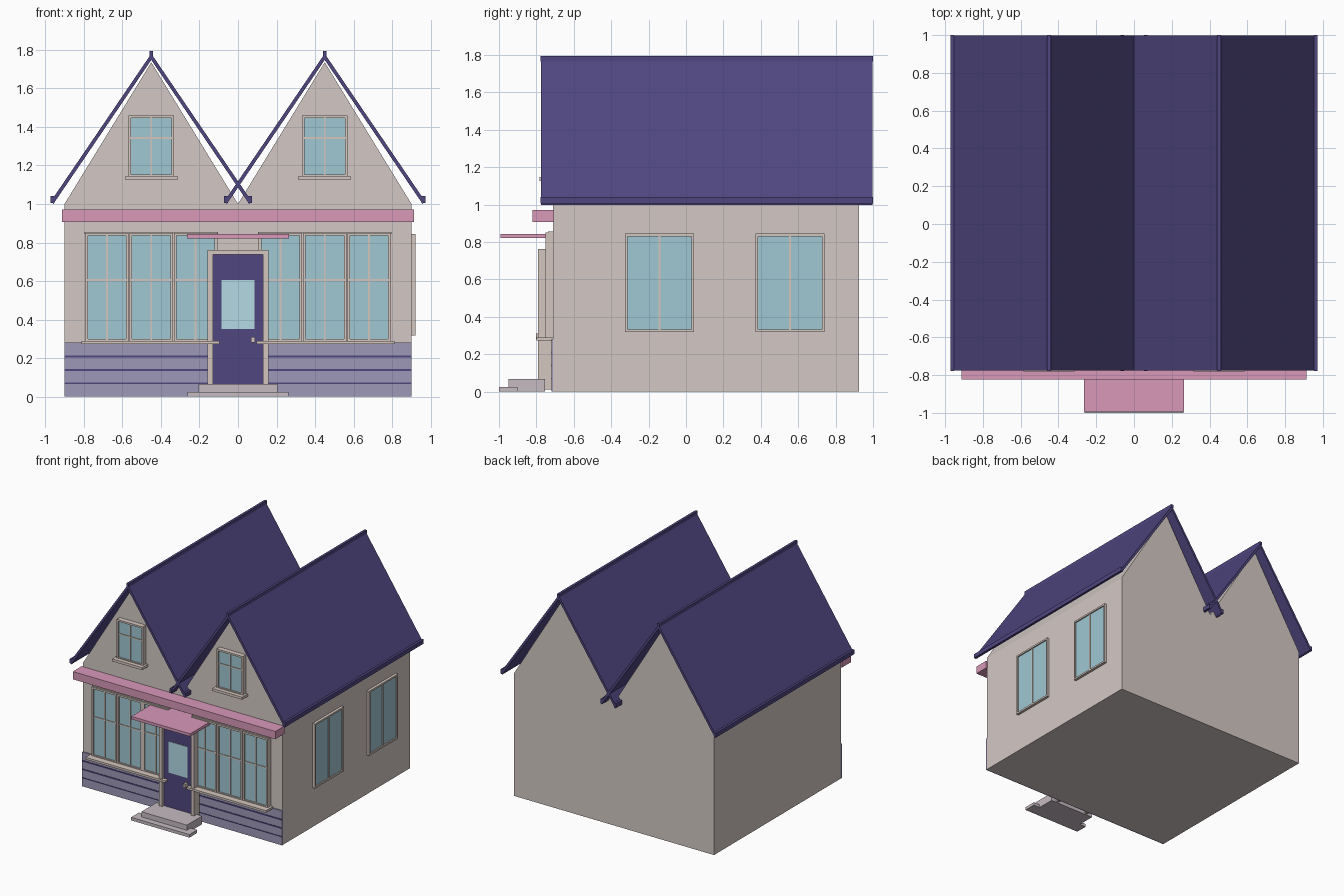
import bpy, bmesh
from mathutils import Matrix, Vector

if "Cube" in bpy.data.objects:
    bpy.data.objects.remove(bpy.data.objects["Cube"])


def material(name, r, g, b):
    def lin(c):
        c /= 255
        return c / 12.92 if c <= 0.04045 else ((c + 0.055) / 1.055) ** 2.4
    m = bpy.data.materials.new(name)
    m.diffuse_color = (lin(r), lin(g), lin(b), 1)
    m.use_nodes = True
    m.node_tree.nodes["Principled BSDF"].inputs["Base Color"].default_value = m.diffuse_color
    return m


WALL = material("wall_beige", 212, 201, 197)
FRAME = material("frame_beige", 213, 199, 191)
PURPLE = material("dark_purple", 80, 70, 128)
LILAC = material("lilac_grey", 158, 153, 184)
PINK = material("pink", 216, 152, 185)
GLASS = material("blue_glass", 160, 200, 211)
DOOR_GLASS = material("pale_blue_glass", 180, 218, 228)
STONE = material("step_stone", 198, 187, 194)


def finish(name, bm, mat):
    bmesh.ops.recalc_face_normals(bm, faces=bm.faces)
    me = bpy.data.meshes.new(name)
    bm.to_mesh(me)
    bm.free()
    me.materials.append(mat)
    ob = bpy.data.objects.new(name, me)
    bpy.context.collection.objects.link(ob)
    return ob


def boxes(name, specs, mat, side=False):
    """Each spec is x0, x1, y0, y1, z0, z1; side turns the front to +x."""
    bm = bmesh.new()
    for x0, x1, y0, y1, z0, z1 in specs:
        c = Vector((x0 + x1, y0 + y1, z0 + z1)) / 2
        m = Matrix.Translation(c) @ Matrix.Diagonal((abs(x1 - x0), abs(y1 - y0), abs(z1 - z0), 1))
        bmesh.ops.create_cube(bm, size=1, matrix=m)
    if side:
        bm.transform(Matrix(((0, -1, 0, 0), (1, 0, 0, 0), (0, 0, 1, 0), (0, 0, 0, 1))))
    return finish(name, bm, mat)


def extrude_profile(name, pts, y0, y1, mat):
    bm = bmesh.new()
    f = bm.faces.new([bm.verts.new((x, y0, z)) for x, z in pts])
    ext = bmesh.ops.extrude_face_region(bm, geom=[f])["geom"]
    bmesh.ops.translate(bm, vec=(0, y1 - y0, 0),
                        verts=[v for v in ext if isinstance(v, bmesh.types.BMVert)])
    return finish(name, bm, mat)


def window(name, x0, x1, z0, z1, front, back, transom=None, side=False, b=0.014):
    """Frame bars round two columns of panes, with a glass plate behind."""
    mid, h = (x0 + x1) / 2, 0.005
    bars = [(x0, x0 + b, front, back, z0, z1), (x1 - b, x1, front, back, z0, z1),
            (x0 + b, x1 - b, front, back, z0, z0 + b), (x0 + b, x1 - b, front, back, z1 - b, z1),
            (mid - h, mid + h, front + 0.004, back, z0 + b, z1 - b)]
    if transom:
        bars.append((x0 + b, x1 - b, front + 0.005, back, transom - h, transom + h))
    boxes(name + "_frame", bars, FRAME, side)
    boxes(name + "_glass", [(x0 + b, x1 - b, front + 0.01, front + 0.016, z0 + b, z1 - b)], GLASS, side)


# House walls with the twin gables
extrude_profile("walls", [(-0.9, 0), (0.9, 0), (0.9, 1.0), (0.45, 1.735), (0, 1.0),
                          (-0.45, 1.735), (-0.9, 1.0)], -0.71, 0.925, WALL)

# Two roofs, each with a ridge cap and eave strips
for s, tag in ((-1, "left"), (1, "right")):
    c = 0.45 * s
    extrude_profile("roof_" + tag,
                    [(c - 0.51, 1.03), (c, 1.78), (c + 0.51, 1.03),
                     (c + 0.51, 0.997), (c, 1.747), (c - 0.51, 0.997)], -0.775, 0.998, PURPLE)
    boxes("roof_trim_" + tag,
          [(c - 0.01, c + 0.01, -0.778, 1.0, 1.765, 1.793)] +
          [(c + e - 0.01, c + e + 0.01, -0.778, 1.0, 1.005, 1.04) for e in (-0.512, 0.512)], PURPLE)

# Lower front cladding with stripes
boxes("cladding", [(-0.9, 0.9, -0.719, -0.705, 0, 0.28)], LILAC)
boxes("cladding_stripes", [(-0.9, 0.9, -0.723, -0.712, z - t, z + t)
                           for z, t in ((0.208, 0.005), (0.139, 0.005), (0.07, 0.003))], PURPLE)

# Front windows, three per side, with sills, and one window in each gable
for s, tag in ((-1, "left"), (1, "right")):
    for i in range(3):
        c = s * (0.22 + 0.23 * i)
        window(f"shop_window_{tag}_{i + 1}", c - 0.113, c + 0.113, 0.285, 0.85, -0.75, -0.705, 0.606)
    boxes("window_bank_" + tag,
          [(s * 0.104, s * 0.796, -0.738, -0.705, 0.845, 0.855)] +
          [(s * x - 0.004, s * x + 0.004, -0.738, -0.705, 0.285, 0.855) for x in (0.335, 0.565)], FRAME)
    boxes("shop_sill_" + tag, [(s * 0.095, s * 0.812, -0.8, -0.705, 0.273, 0.29)], FRAME)
    c = 0.45 * s
    window("gable_window_" + tag, c - 0.118, c + 0.118, 1.14, 1.46, -0.75, -0.705, 1.343)
    boxes("gable_sill_" + tag, [(c - 0.135, c + 0.135, -0.782, -0.705, 1.125, 1.146)], FRAME)

# Two windows on the right side
for i, y in enumerate((-0.141, 0.556)):
    window(f"side_window_{i + 1}", y - 0.185, y + 0.185, 0.318, 0.844, -0.922, -0.895, None, True)

# Front door with surround, pane and handle
boxes("door_surround", [(-0.157, -0.13, -0.79, -0.71, 0.01, 0.762),
                        (0.13, 0.157, -0.79, -0.71, 0.01, 0.762),
                        (-0.13, 0.13, -0.79, -0.71, 0.738, 0.762)], FRAME)
boxes("door", [(-0.13, 0.13, -0.768, -0.71, 0.03, 0.738)], PURPLE)
boxes("door_pane", [(-0.085, 0.085, -0.773, -0.766, 0.35, 0.605)], DOOR_GLASS)
boxes("door_handle", [(0.067, 0.087, -0.803, -0.766, 0.28, 0.31)], FRAME)

# Pink fascia and door canopy
boxes("fascia", [(-0.912, 0.912, -0.822, -0.705, 0.907, 0.97)], PINK)
boxes("door_canopy", [(-0.265, 0.265, -0.993, -0.705, 0.82, 0.843)], PINK)

# Doorsteps
boxes("upper_step", [(-0.205, 0.205, -0.95, -0.755, 0, 0.067)], STONE)
boxes("lower_step", [(-0.263, 0.263, -1.0, -0.9, 0, 0.025)], STONE)
